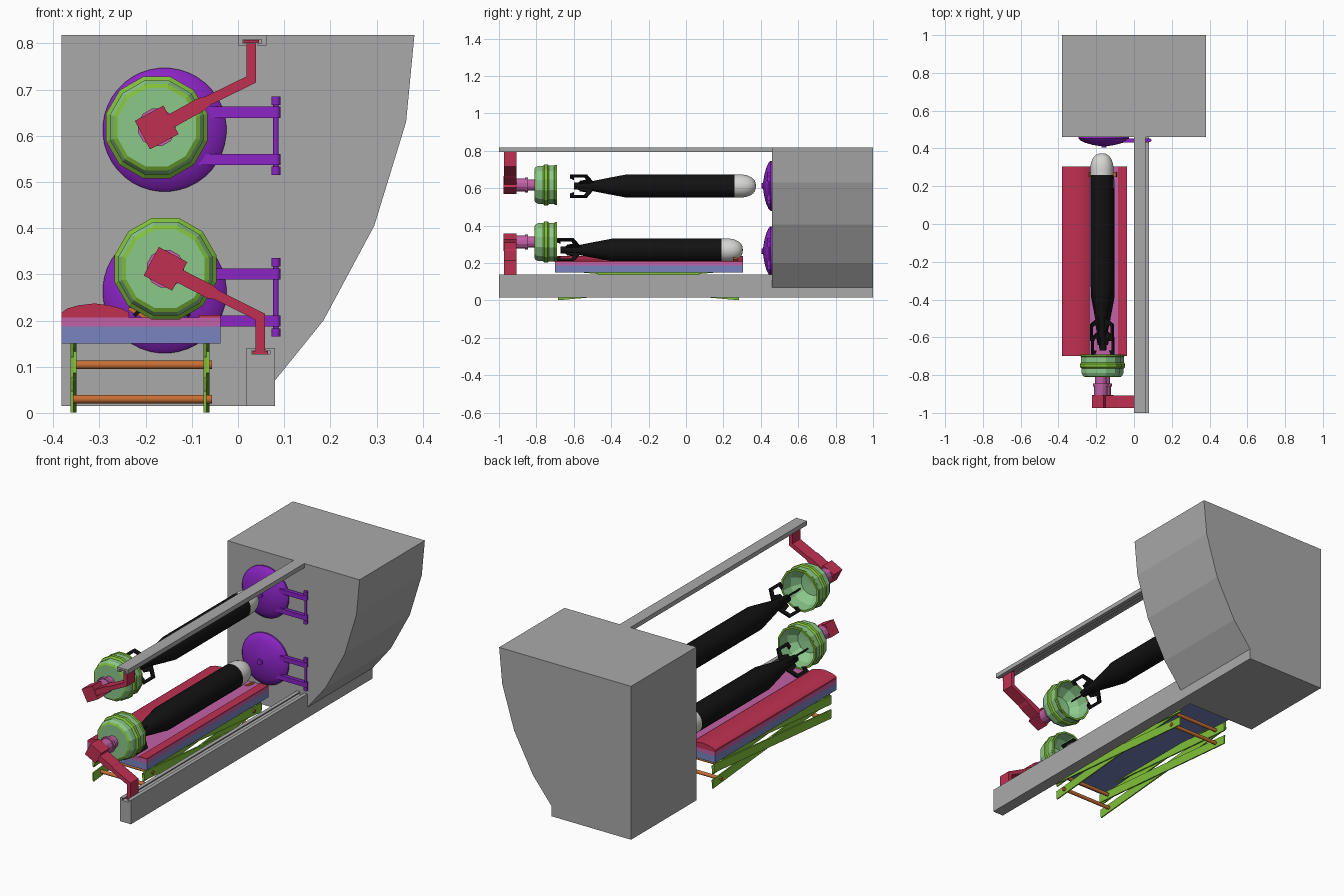
import bpy, bmesh, math
from mathutils import Vector

if "Cube" in bpy.data.objects:
    bpy.data.objects.remove(bpy.data.objects["Cube"])

def mat(name, r, g, b):
    m = bpy.data.materials.new(name)
    m.diffuse_color = (r, g, b, 1)
    m.use_nodes = True
    m.node_tree.nodes["Principled BSDF"].inputs["Base Color"].default_value = m.diffuse_color
    return m

GREY = mat("hull_grey", .40, .40, .40)
RED = mat("crimson", .53, .03, .085)
PURPLE = mat("purple", .26, .018, .56)
BLUE = mat("slate_blue", .19, .23, .52)
MINT = mat("mint_green", .26, .58, .26)
LIME = mat("lime_green", .22, .53, .04)
PINK = mat("pink", .54, .12, .38)
ORANGE = mat("copper_orange", .58, .16, .035)
BLACK = mat("black", .006, .006, .006)
WHITE = mat("off_white", .68, .68, .66)

def finish(name, bm, mats, smooth=None):
    bmesh.ops.remove_doubles(bm, verts=bm.verts, dist=1e-5)
    bmesh.ops.recalc_face_normals(bm, faces=bm.faces)
    me = bpy.data.meshes.new(name)
    bm.to_mesh(me)
    bm.free()
    for m in mats:
        me.materials.append(m)
    ob = bpy.data.objects.new(name, me)
    bpy.context.collection.objects.link(ob)
    if smooth:
        bpy.ops.object.select_all(action='DESELECT')
        ob.select_set(True)
        bpy.context.view_layer.objects.active = ob
        bpy.ops.object.shade_smooth_by_angle(angle=math.radians(smooth))
    return ob

def prism(name, pts, t0, t1, m, axis='y', smooth=None):
    """Extrude a profile: (x, z) along y, or (y, z) along x."""
    put = (lambda a, b, t: (a, t, b)) if axis == 'y' else (lambda a, b, t: (t, a, b))
    bm = bmesh.new()
    lo = [bm.verts.new(put(a, b, t0)) for a, b in pts]
    hi = [bm.verts.new(put(a, b, t1)) for a, b in pts]
    bm.faces.new(lo)
    bm.faces.new(hi)
    for i in range(len(pts)):
        j = (i + 1) % len(pts)
        bm.faces.new((lo[i], lo[j], hi[j], hi[i]))
    return finish(name, bm, [m], smooth)

def box(name, x0, x1, y0, y1, z0, z1, m):
    return prism(name, [(x0, z0), (x1, z0), (x1, z1), (x0, z1)], y0, y1, m)

def ribbon(pts, widths):
    """Outline of a mitred polyline with a width at each point."""
    P = [Vector(p) for p in pts]
    left, right = [], []
    for i, p in enumerate(P):
        a = (p - P[i - 1]).normalized() if i else (P[1] - p).normalized()
        b = (P[i + 1] - p).normalized() if i < len(P) - 1 else a
        n = Vector((-(a + b).y, (a + b).x)).normalized()
        n *= widths[i] / 2 / max(.4, n.dot(Vector((-a.y, a.x))))
        left.append(p + n)
        right.append(p - n)
    return [tuple(v) for v in left + right[::-1]]

def lathe(name, prof, loc, n, mats, idx=None, axis='y', smooth=None):
    """Revolve (radius, distance) points around an axis through loc."""
    bm = bmesh.new()
    rings = []
    for r, d in prof:
        ring = []
        for k in range(n):
            a = 2 * math.pi * (k + .5) / n
            c, s = r * math.cos(a), r * math.sin(a)
            v = {'y': (c, d, s), 'z': (c, s, d), 'x': (d, c, s)}[axis]
            ring.append(bm.verts.new(Vector(v) + Vector(loc)))
        rings.append(ring)
    for i in range(len(rings) - 1):
        for k in range(n):
            j = (k + 1) % n
            f = bm.faces.new((rings[i][k], rings[i][j], rings[i + 1][j], rings[i + 1][k]))
            f.material_index = idx[i] if idx else 0
    return finish(name, bm, mats, smooth)

def rod(name, loc, r, length, m, axis, n=12):
    h = length / 2
    return lathe(name, [(0, -h), (r, -h), (r, h), (0, h)], loc, n, [m], axis=axis, smooth=40)

# Hull block
prism("hull_block", [(-.382, .015), (.08, .015), (.08, .07), (.185, .20), (.295, .405),
                     (.364, .63), (.382, .818), (-.382, .818)], .46, 1.0, GREY)

# Slotted rails, the upper one upside down
def rail(name, cx, ztop, height, sign):
    half = [(.031, height), (.031, 0), (.011, 0), (.011, .005), (.02, .005), (.02, .013)]
    pts = half + [(-a, b) for a, b in half[::-1]]
    prism(name, [(cx + a, ztop - sign * b) for a, b in pts], -1, .48, GREY)

rail("lower_rail", .049, .14, .125, 1)
rail("upper_rail", .031, .795, .023, -1)

# Red loading arms, pink shafts and green caps
def loader(tag, cx, cz, path, widths, angle, foot):
    y0, y1 = -.975, -.905
    prism(tag + "_arm", ribbon(path, widths), y0 + .002, y1 - .002, RED)
    c, s = math.cos(angle), math.sin(angle)
    h = .035
    prism(tag + "_arm_head", [(cx + h * (u * c - v * s), cz + h * (u * s + v * c))
                              for u, v in ((-1, -1), (1, -1), (1, 1), (-1, 1))], y0, y1, RED)
    box(tag + "_arm_foot", path[-1][0] - .017, path[-1][0] + .017, y0, y1, foot, foot + .006, RED)
    lathe(tag + "_shaft", [(0, -.906), (.036, -.906), (.036, -.86), (.042, -.86), (.042, -.845),
                           (.031, -.845), (.031, -.80), (0, -.80)], (cx, 0, cz), 12, [PINK])
    lathe(tag + "_tail_cap",
          [(0, -.81), (.088, -.81), (.097, -.805), (.105, -.79), (.105, -.765), (.114, -.757),
           (.114, -.74), (.107, -.733), (.107, -.705), (.111, -.70), (.111, -.69), (.101, -.69),
           (.094, -.745), (.06, -.785), (0, -.79)], (cx, 0, cz), 12, [MINT, LIME],
          [0, 1, 0, 0, 1, 1, 1, 0, 1, 1, 1, 0, 0, 0])

loader("upper", -.176, .618, [(-.17, .618), (-.08, .668), (-.065, .676), (.029, .722), (.029, .80)],
       [.03, .03, .021, .021, .021], math.radians(28), .801)
loader("lower", -.157, .312, [(-.157, .312), (-.06, .262), (-.045, .255), (.048, .208), (.048, .13)],
       [.03, .03, .021, .021, .021], math.radians(-28), .1275)

# Torpedoes with open-framed cross fins
def torpedo(tag, cx, cz, dy):
    nose = [(.062 * math.cos(t * math.pi / 16) ** .8 if t < 8 else 0,
             .29 + .084 * math.sin(t * math.pi / 16)) for t in range(9)]
    lathe(tag + "_torpedo_body", [(0, -.60), (.018, -.60), (.027, -.50), (.045, -.41), (.062, -.32),
                                  (.062, .26), (0, .26)], (cx, dy, cz), 24, [BLACK], smooth=30)
    lathe(tag + "_torpedo_nose", [(0, .26), (.062, .26)] + nose, (cx, dy, cz), 24, [WHITE], smooth=40)
    bm = bmesh.new()
    outline = [(-.49, .02), (-.53, .085), (-.62, .085), (-.62, .06), (-.60, .05), (-.60, .07),
               (-.545, .07), (-.53, .045), (-.57, .035), (-.57, .015)]
    for k in range(4):
        a = math.pi / 4 + k * math.pi / 2
        d, t = Vector((math.cos(a), 0, math.sin(a))), Vector((-math.sin(a), 0, math.cos(a)))
        side = [[bm.verts.new(Vector((cx, y + dy, cz)) + d * r + t * w) for y, r in outline]
                for w in (-.004, .004)]
        bm.faces.new(side[0])
        bm.faces.new(side[1])
        for i in range(len(outline)):
            j = (i + 1) % len(outline)
            bm.faces.new((side[0][i], side[0][j], side[1][j], side[1][i]))
    finish(tag + "_torpedo_fins", bm, [BLACK])

torpedo("upper", -.17, .612, 0)
torpedo("lower", -.165, .27, -.07)

# Domed tube doors with hinges
for tag, cz in (("upper", .613), ("lower", .263)):
    lathe(tag + "_tube_door", [(0, .462), (.134, .462), (.134, .452), (.125, .442), (.10, .43),
                               (.065, .42), (.03, .414), (.014, .412), (.014, .404), (0, .404)],
          (-.159, 0, cz), 40, [PURPLE], smooth=35)
    pin = cz - .013
    rod(tag + "_hinge_pin", (.082, .443, pin), .006, .17, PURPLE, 'z')
    for s in (-1, 1):
        z = pin + s * .051
        box(tag + "_hinge_strap", -.085, .08, .432, .452, z - .012, z + .012, PURPLE)
        rod(tag + "_hinge_knuckle", (.082, .443, z), .010, .024, PURPLE, 'z')
        rod(tag + "_hinge_end", (.082, .443, pin + s * .076), .010, .018, PURPLE, 'z')

# Lift tray with cushions
Y0, Y1 = -.70, .305
box("tray_base", -.382, -.038, Y0, Y1, .15, .187, BLUE)
box("tray_liner", -.382, -.038, Y0, Y1, .187, .207, PINK)
prism("tray_cushion", [(-.382, .207), (-.236, .207), (-.236, .217), (-.252, .226), (-.28, .233),
                       (-.31, .237), (-.345, .233), (-.37, .226), (-.382, .217)], Y0, Y1, RED, smooth=30)
box("tray_edge_pad", -.084, -.038, Y0, Y1, .207, .212, RED)
for s in (-1, 1):
    prism("cradle_chock", ribbon([(-.165 + s * .03, .204), (-.165 + s * .072, .226)], [.008, .008]),
          .25, .275, ORANGE)

# Two-stage scissor lift; the top stage folds into the tray
YA, YB = -.62, .22
for x in (-.356, -.068):
    for za, zb in ((.03, .104), (.104, .178)):
        for (z0, z1, dx) in ((za, zb, -.0068), (zb, za, .0002)):
            k = (z1 - z0) / (YB - YA)
            a, b = (YA - .065, z0 - .065 * k), (YB + .065, z1 + .065 * k)
            prism("scissor_bar", ribbon([a, b], [.046, .046]), x + dx, x + dx + .0066, LIME, axis='x')
for y in (YA, YB):
    for z in (.03, .104):
        rod("scissor_rod", (-.209, y, z), .0095, .306, ORANGE, 'x')
